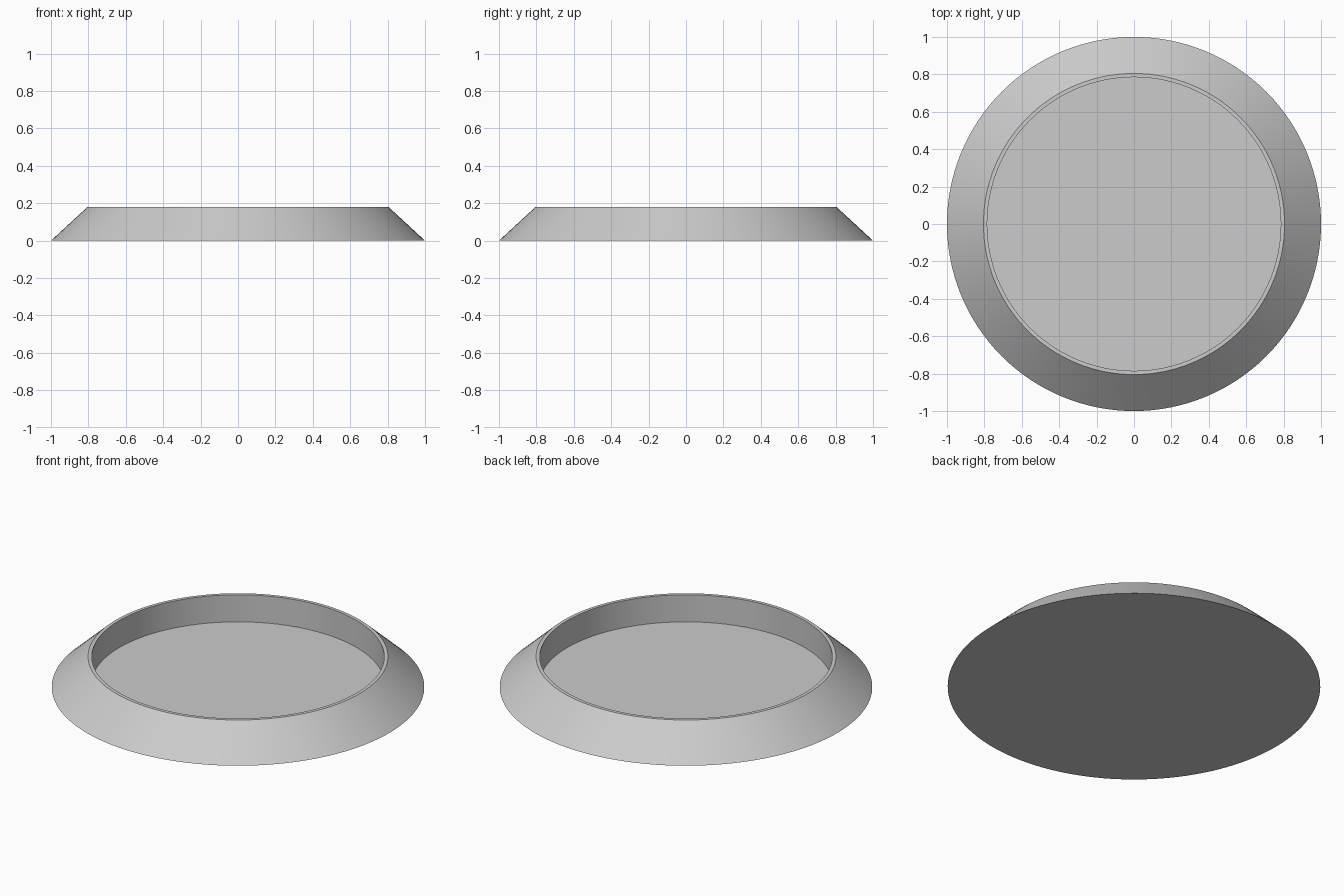
import bpy
import bmesh
import math
from mathutils import Vector

SEGMENTS = 128

default_cube = bpy.data.objects.get("Cube")
if default_cube:
    bpy.data.objects.remove(default_cube, do_unlink=True)

# Plain grey material
grey = bpy.data.materials.new("plain grey")
grey.use_nodes = True
color = (0.6, 0.6, 0.6, 1.0)
grey.diffuse_color = color
grey.node_tree.nodes["Principled BSDF"].inputs["Base Color"].default_value = color

# Half profile (radius, height): underside, sloped flank, thin rim, inner wall, floor
profile = [(0, 0), (1, 0), (0.805, 0.18), (0.785, 0.18), (0.785, 0.02), (0, 0.02)]

# Revolve the profile into a shallow dish
bm = bmesh.new()
verts = [bm.verts.new((r, 0, z)) for r, z in profile]
edges = [bm.edges.new(pair) for pair in zip(verts, verts[1:])]
bmesh.ops.spin(bm, geom=verts + edges, cent=Vector(), axis=Vector((0, 0, 1)),
               angle=math.tau, steps=SEGMENTS, use_merge=True)
bmesh.ops.remove_doubles(bm, verts=bm.verts, dist=0.0001)
bmesh.ops.recalc_face_normals(bm, faces=bm.faces)

mesh = bpy.data.meshes.new("round_dish")
bm.to_mesh(mesh)
bm.free()
mesh.materials.append(grey)

dish = bpy.data.objects.new("round_dish", mesh)
bpy.context.collection.objects.link(dish)

# Smooth around the circle, crisp at the rim and base
bpy.ops.object.select_all(action="DESELECT")
dish.select_set(True)
bpy.context.view_layer.objects.active = dish
bpy.ops.object.shade_smooth_by_angle(angle=math.radians(30))
